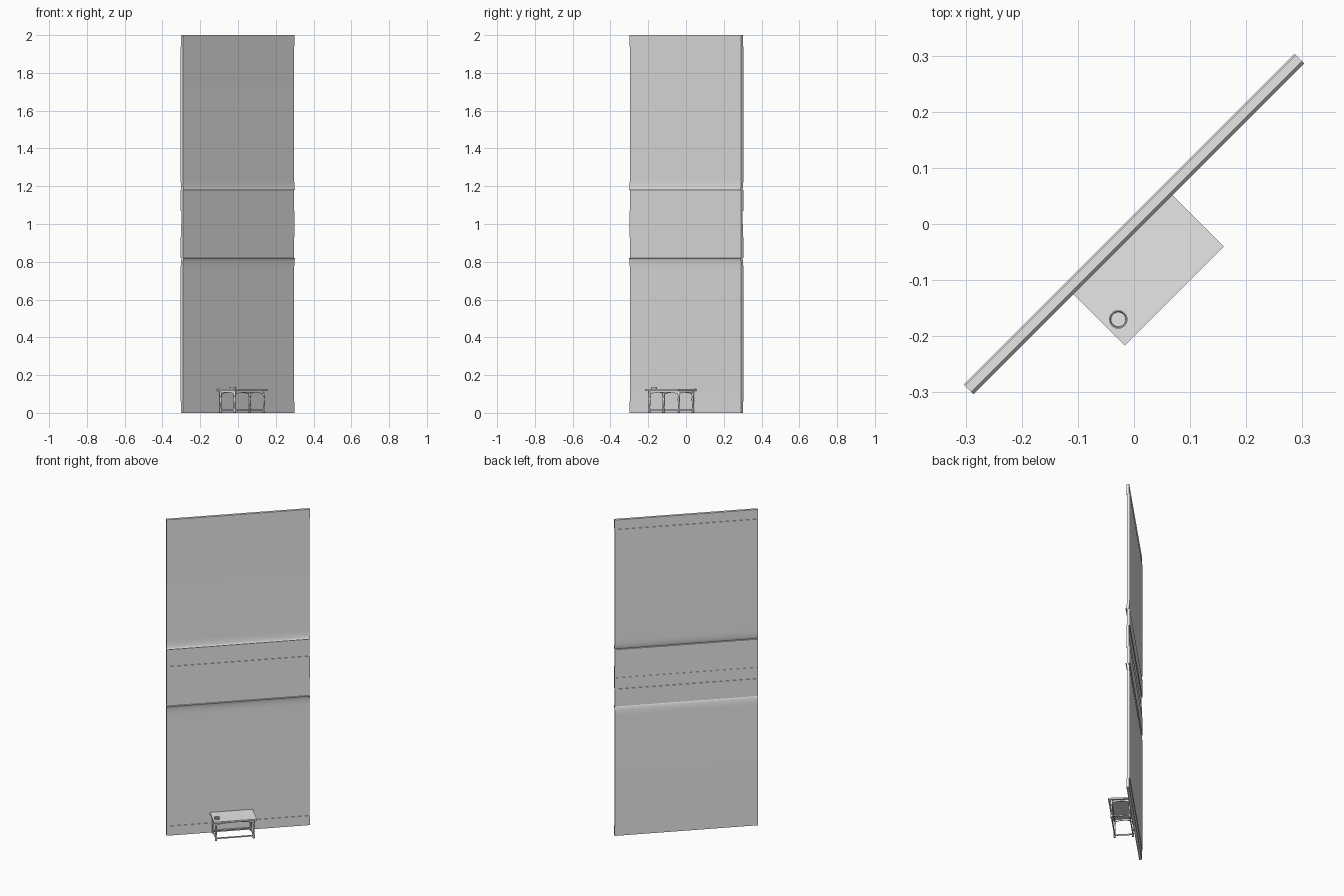
import bpy, bmesh, math
from mathutils import Matrix, Vector

cube = bpy.data.objects.get("Cube")
if cube:
    bpy.data.objects.remove(cube, do_unlink=True)

grey = bpy.data.materials.new("plain_grey")
grey.use_nodes = True
grey.diffuse_color = (0.8, 0.8, 0.8, 1)
grey.node_tree.nodes["Principled BSDF"].inputs["Base Color"].default_value = (0.8, 0.8, 0.8, 1)

# Local frame: x runs along the wall, -y points out of its front
TURN = Matrix.Rotation(math.radians(45), 4, "Z")


def finish(name, bm, angle=30):
    bmesh.ops.recalc_face_normals(bm, faces=bm.faces)
    bm.transform(TURN)
    mesh = bpy.data.meshes.new(name)
    bm.to_mesh(mesh)
    bm.free()
    mesh.materials.append(grey)
    obj = bpy.data.objects.new(name, mesh)
    bpy.context.collection.objects.link(obj)
    bpy.ops.object.select_all(action="DESELECT")
    obj.select_set(True)
    bpy.context.view_layer.objects.active = obj
    bpy.ops.object.shade_smooth_by_angle(angle=math.radians(angle))
    return obj


def extrude(name, points, offset):
    bm = bmesh.new()
    face = bm.faces.new([bm.verts.new(p) for p in points])
    new = bmesh.ops.extrude_face_region(bm, geom=[face])["geom"]
    bmesh.ops.translate(bm, vec=offset, verts=[v for v in new if isinstance(v, bmesh.types.BMVert)])
    return finish(name, bm)


def box(name, lo, hi):
    lo, hi = Vector(lo), Vector(hi)
    bm = bmesh.new()
    bmesh.ops.create_cube(bm, size=1)
    bm.transform(Matrix.Translation((lo + hi) / 2) @ Matrix.Diagonal((*(hi - lo), 1)))
    return finish(name, bm)


def lathe(name, profile, x, y, steps=16):
    bm = bmesh.new()
    verts = [bm.verts.new((r, 0, z)) for r, z in profile]
    edges = [bm.edges.new(pair) for pair in zip(verts, verts[1:])]
    bmesh.ops.spin(bm, geom=verts + edges, cent=(0, 0, 0), axis=(0, 0, 1),
                   angle=math.tau, steps=steps)
    bmesh.ops.remove_doubles(bm, verts=bm.verts, dist=1e-5)
    bm.transform(Matrix.Translation((x, y, 0)))
    return finish(name, bm, 40)


# Wall: a thin sheet stepped forward at its bands and curved out at two ledges
HALF, FRONT, THICK, BAND, FLARE = 0.417, 0.0038, 0.016, 0.003, 0.0084
half = [(BAND, 0), (BAND, 0.06), (0, 0.06), (0, 0.76)]
half += [(FLARE * (1 - math.cos(t * math.pi / 12)), 0.76 + 0.06 * math.sin(t * math.pi / 12))
         for t in range(1, 7)]
half += [(0, 0.82), (0, 0.93), (BAND, 0.93)]
sheet = half + [(n, 2 - z) for n, z in reversed(half)]
front = [(-HALF, -FRONT - n, z) for n, z in sheet]
back = [(-HALF, -FRONT - n + THICK, z) for n, z in sheet]
mid = len(half)
# Shallow seam across the back of the middle band
back[mid:mid] = [(-HALF, back[mid][1], 1.0), (-HALF, back[mid][1] - 0.002, 1.0)]
back[mid + 2] = (-HALF, back[mid + 2][1] - 0.002, back[mid + 2][2])
extrude("wall_panel", front + back[::-1], (2 * HALF, 0, 0))

# Table top
box("table_top", (-0.165, -0.1414, 0.117), (0.085, -0.006, 0.127))

# Turned legs
LEG_X, LEG_Y = (-0.15, 0.07), (-0.124, -0.019)
leg = [(0, 0), (0.005, 0), (0.007, 0.004), (0.005, 0.009), (0.006, 0.011), (0.006, 0.02),
       (0.004, 0.023), (0.0045, 0.04), (0.006, 0.075), (0.0045, 0.09), (0.007, 0.094),
       (0.0065, 0.098), (0.0065, 0.117), (0, 0.117)]
for sx, x in zip(("right", "left"), LEG_X):
    for sy, y in zip(("front", "back"), LEG_Y):
        lathe(f"{sy}_{sx}_leg", leg, x, y)


# Arched aprons and low stretchers between the legs
def arch(a, b):
    pts = [(a, 0.117)]
    for i in range(13):
        t = i / 12
        pts.append((a + (b - a) * t, 0.098 + 0.011 * math.sin(math.pi * t) ** 0.6))
    return pts + [(b, 0.117)]


for side, y in zip(("front", "back"), LEG_Y):
    extrude(f"{side}_apron", [(p, y - 0.002, z) for p, z in arch(*LEG_X)], (0, 0.004, 0))
    box(f"{side}_stretcher", (LEG_X[0], y - 0.003, 0.012), (LEG_X[1], y + 0.003, 0.019))
for side, x in zip(("right", "left"), LEG_X):
    extrude(f"{side}_apron", [(x - 0.002, p, z) for p, z in arch(*LEG_Y)], (0.004, 0, 0))
    box(f"{side}_stretcher", (x - 0.003, LEG_Y[0], 0.012), (x + 0.003, LEG_Y[1], 0.019))

# Shallow dish on the table
dish = [(0, 0.127), (0.014, 0.127), (0.0165, 0.137), (0.0145, 0.137), (0.013, 0.130), (0, 0.130)]
lathe("dish", dish, -0.14, -0.1004, 24)
